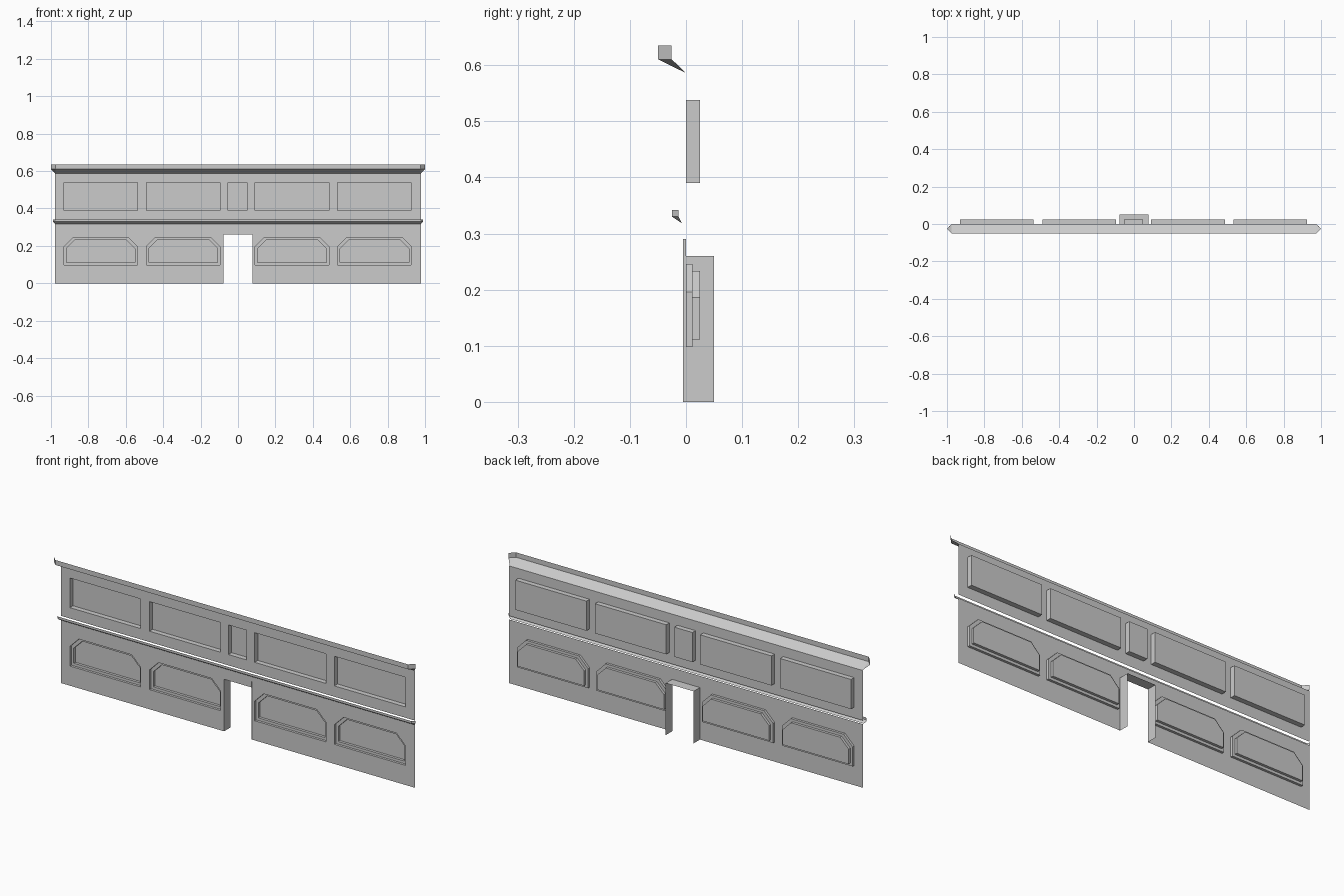
import bpy, bmesh
from mathutils import Vector

cube = bpy.data.objects.get("Cube")
if cube:
    bpy.data.objects.remove(cube)

GREY = (0.6, 0.6, 0.6, 1)
mat = bpy.data.materials.new("plain_grey")
mat.use_nodes = True
mat.diffuse_color = GREY
mat.node_tree.nodes["Principled BSDF"].inputs["Base Color"].default_value = GREY

HALF = 0.978          # half width of the wall
DOOR, DOOR_TOP = 0.077, 0.26
PANELS = [(-0.93, -0.538), (-0.49, -0.096), (0.092, 0.486), (0.533, 0.926)]


def finish(name, bm):
    bm.normal_update()
    me = bpy.data.meshes.new(name)
    bm.to_mesh(me)
    bm.free()
    me.materials.append(mat)
    obj = bpy.data.objects.new(name, me)
    bpy.context.collection.objects.link(obj)
    return obj


def ring(bm, outline, y):
    return [bm.verts.new((x, y, z)) for x, z in outline]


def strip(bm, a, b, closed=True):
    n = len(a)
    for i in range(n if closed else n - 1):
        j = (i + 1) % n
        bm.faces.new((a[i], a[j], b[j], b[i]))


def rect(x0, x1, z0, z1):
    return [(x0, z0), (x1, z0), (x1, z1), (x0, z1)]


def clipped(x0, x1, z0, z1, cut):
    # rectangle with its two top corners cut off
    return [(x0, z0), (x1, z0), (x1, z1 - cut), (x1 - cut, z1),
            (x0 + cut, z1), (x0, z1 - cut)]


def wall_sheet(name, outline, recesses):
    """Flat sheet with stepped recesses; each recess lists (outline, depth) rings."""
    bm = bmesh.new()
    loops = [ring(bm, outline, 0)] + [ring(bm, r[0][0], 0) for r in recesses]
    edges = [bm.edges.new((lp[i], lp[(i + 1) % len(lp)]))
             for lp in loops for i in range(len(lp))]
    bmesh.ops.triangle_fill(bm, use_beauty=True, use_dissolve=False,
                            edges=edges, normal=Vector((0, -1, 0)))
    bm.normal_update()
    for f in bm.faces:
        if f.normal.y > 0:
            f.normal_flip()
    for lp, steps in zip(loops[1:], recesses):
        last = lp
        for shape, y in steps[1:]:
            nxt = ring(bm, shape, y)
            strip(bm, last, nxt)
            last = nxt
        bm.faces.new(last)
    return finish(name, bm)


# upper wall with plain rectangular recesses
upper = []
for x0, x1 in PANELS + [(-0.053, 0.047)]:
    shape = rect(x0, x1, 0.39, 0.538)
    upper.append([(shape, 0), (shape, 0.025)])
wall_sheet("upper_wall", rect(-HALF, HALF, 0.336, 0.586), upper)

# lower wall with doorway notch and stepped recesses
lower = []
for x0, x1 in PANELS:
    outer = clipped(x0, x1, 0.098, 0.246, 0.05)
    inner = clipped(x0 + 0.013, x1 - 0.013, 0.111, 0.233, 0.047)
    lower.append([(outer, 0), (outer, 0.012), (inner, 0.012), (inner, 0.025)])
notched = [(-HALF, 0), (-DOOR, 0), (-DOOR, DOOR_TOP), (DOOR, DOOR_TOP),
           (DOOR, 0), (HALF, 0), (HALF, 0.318), (-HALF, 0.318)]
wall_sheet("lower_wall", notched, lower)

# doorway lining
bm = bmesh.new()
path = [(DOOR, 0), (DOOR, DOOR_TOP), (-DOOR, DOOR_TOP), (-DOOR, 0)]
strip(bm, ring(bm, path, 0), ring(bm, path, 0.05), closed=False)
finish("doorway_lining", bm)

# thin fin on one door jamb
bm = bmesh.new()
fin = [(DOOR, 0), (DOOR, 0.29)]
strip(bm, ring(bm, fin, -0.005), ring(bm, fin, 0), closed=False)
finish("door_jamb_fin", bm)


def moulding(name, half, y_back, z0, size, depth):
    """Open trough: sloped underside and an upright lip with clipped ends."""
    bm = bmesh.new()
    plan = [(-half - size, -depth + size), (-half, -depth),
            (half, -depth), (half + size, -depth + size)]
    left, right = (bm.verts.new((s * half, y_back, z0)) for s in (-1, 1))
    mid, top = ([bm.verts.new((x, y, z0 + k * size)) for x, y in plan] for k in (1, 2))
    bm.faces.new((left, right, mid[2], mid[1]))
    bm.faces.new((left, mid[1], mid[0]))
    bm.faces.new((right, mid[3], mid[2]))
    strip(bm, mid, top, closed=False)
    finish(name, bm)


moulding("cornice", 0.975, 0, 0.586, 0.0245, 0.05)
moulding("middle_rail", HALF, -0.007, 0.318, 0.012, 0.025)
